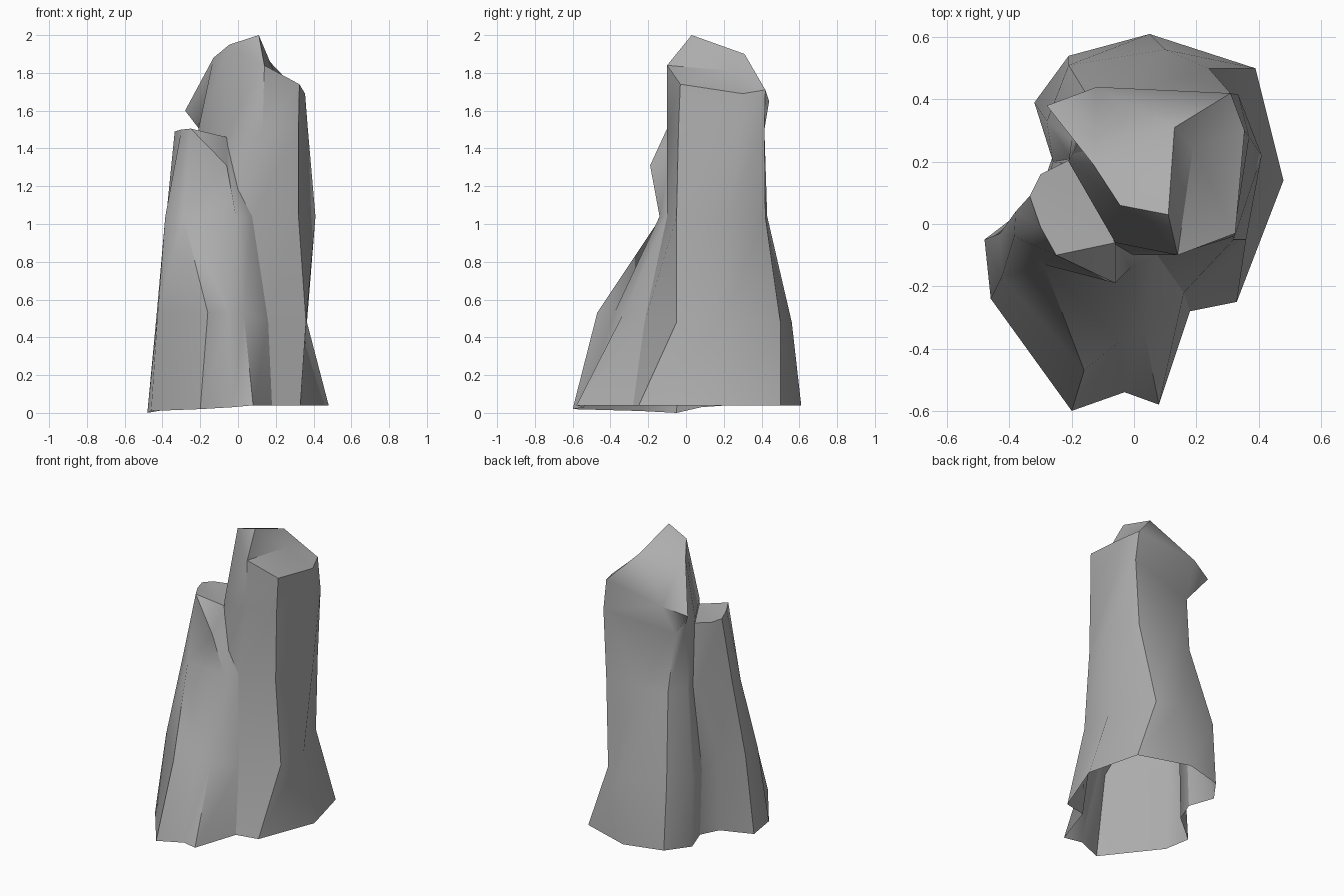
import bpy
import bmesh
import math

default_cube = bpy.data.objects.get("Cube")
if default_cube:
    bpy.data.objects.remove(default_cube, do_unlink=True)

# One plain stone colour
stone = bpy.data.materials.new("grey_stone")
stone.use_nodes = True
stone_colour = (0.42, 0.42, 0.42, 1)
stone.diffuse_color = stone_colour
stone.node_tree.nodes["Principled BSDF"].inputs["Base Color"].default_value = stone_colour


def section(bm, outline, height=None):
    """Add one cross-section; points without their own z take the given height."""
    points = [p if len(p) == 3 else (*p, height) for p in outline]
    return [bm.verts.new(p) for p in points]


def add_face(bm, corners):
    bm.faces.new(corners)


def bridge(bm, lower, upper, closed=False):
    """Join two sections by quads, leaving a gap when not closed."""
    count = len(lower)
    for i in range(count if closed else count - 1):
        j = (i + 1) % count
        add_face(bm, (lower[i], lower[j], upper[j], upper[i]))


def finish(bm, name):
    """Merge coincident corners; shade as broad facets with softened edges."""
    bmesh.ops.remove_doubles(bm, verts=bm.verts[:], dist=0.002)
    bmesh.ops.dissolve_degenerate(bm, edges=bm.edges[:], dist=0.001)
    mesh = bpy.data.meshes.new(name)
    bm.to_mesh(mesh)
    bm.free()
    mesh.materials.append(stone)
    obj = bpy.data.objects.new(name, mesh)
    bpy.context.collection.objects.link(obj)
    bpy.ops.object.select_all(action="DESELECT")
    bpy.context.view_layer.objects.active = obj
    obj.select_set(True)
    bpy.ops.object.shade_smooth_by_angle(angle=math.radians(45))
    soften = obj.modifiers.new("soft_edges", "WEIGHTED_NORMAL")
    soften.keep_sharp = True
    return obj


def build_main_pillar():
    bm = bmesh.new()

    # Flared foot and shaft, open towards the side pillar and underneath
    foot = section(bm, [(.18, -.28), (.33, -.25), (.48, .14), (.39, .5),
                        (.05, .61), (-.21, .54), (-.32, .39), (-.26, .22)], .04)
    shin = section(bm, [(.16, -.22), (.36, -.05), (.365, .19), (.24, .5),
                        (.1, .56), (-.21, .51), (-.28, .33), (-.26, .2)], .48)
    waist = section(bm, [(.075, -.1), (.32, -.05), (.41, .22), (.31, .42),
                         (.03, .43), (-.13, .38), (-.2, .27), (-.2, .21)], 1.04)
    bridge(bm, foot, shin)
    bridge(bm, shin, waist)

    # Upper shaft gains a corner above the side pillar and closes all round
    inner = section(bm, [(-.06, -.1)], 1.04)
    neck = section(bm, [(.13, -.1), (.32, -.04), (.37, .28), (.335, .415),
                        (.335, .415), (-.15, .33, 1.43), (-.18, .26, 1.47),
                        (-.21, .2), (-.06, -.06)], 1.5)
    rim = section(bm, [(.14, -.1, 1.84), (.325, -.03, 1.74), (.355, .3, 1.69),
                       (.31, .42, 1.71), (.31, .42, 1.71), (-.12, .44, 1.65),
                       (-.28, .38, 1.6), (-.13, .19, 1.88), (-.045, .06, 1.95)])
    bridge(bm, waist + inner, neck, closed=True)
    bridge(bm, neck, rim, closed=True)

    # Sloping crown with a ridge and a low shoulder
    front, side, shoulder_end, corner, _, rear, tip, left, brow = rim
    peak, ridge, shoulder = section(
        bm, [(.11, .03, 2), (.13, .31, 1.9), (.19, .25, 1.81)])
    for corners in (
        (peak, brow, front), (peak, left, brow), (left, rear, tip),
        (peak, ridge, left), (ridge, rear, left), (ridge, corner, rear),
        (front, shoulder, peak), (shoulder, ridge, peak),
        (shoulder, corner, ridge), (front, side, shoulder),
        (side, shoulder_end, shoulder), (shoulder, shoulder_end, corner),
    ):
        add_face(bm, corners)
    return finish(bm, "main_pillar")


def build_side_pillar():
    bm = bmesh.new()

    # Leaning buttress, open where it meets the main pillar and underneath
    foot = section(bm, [(-.26, .22, .04), (-.31, .08, .03), (-.48, -.05, 0),
                        (-.46, -.24, .01), (-.2, -.6, .02), (-.03, -.54, .03),
                        (.08, -.58, .04), (.18, -.28, .04)])
    shin = section(bm, [(-.26, .2, .48), (-.295, .085), (-.43, -.03), (-.425, -.17),
                        (-.16, -.47), (-.05, -.38), (.03, -.33), (.16, -.22, .48)], .53)
    waist = section(bm, [(-.2, .21), (-.22, .195), (-.38, .04), (-.385, -.04),
                         (-.29, -.13), (-.29, -.13), (-.01, -.14), (.075, -.1)], 1.04)
    top = section(bm, [(-.2, .21, 1.47), (-.3, .16, 1.48), (-.335, .09, 1.49),
                       (-.3, -.01, 1.5), (-.25, -.1, 1.505), (-.25, -.1, 1.505),
                       (-.06, -.19, 1.31), (-.06, -.06, 1.46)])
    for lower, upper in ((foot, shin), (shin, waist), (waist, top)):
        bridge(bm, lower, upper)

    # Broken top
    back, rear, outer, left, front, _, lip, inner = top
    for corners in ((inner, back, rear), (inner, rear, outer),
                    (inner, outer, left), (inner, left, front),
                    (inner, front, lip)):
        add_face(bm, corners)
    return finish(bm, "side_pillar")


build_main_pillar()
build_side_pillar()
